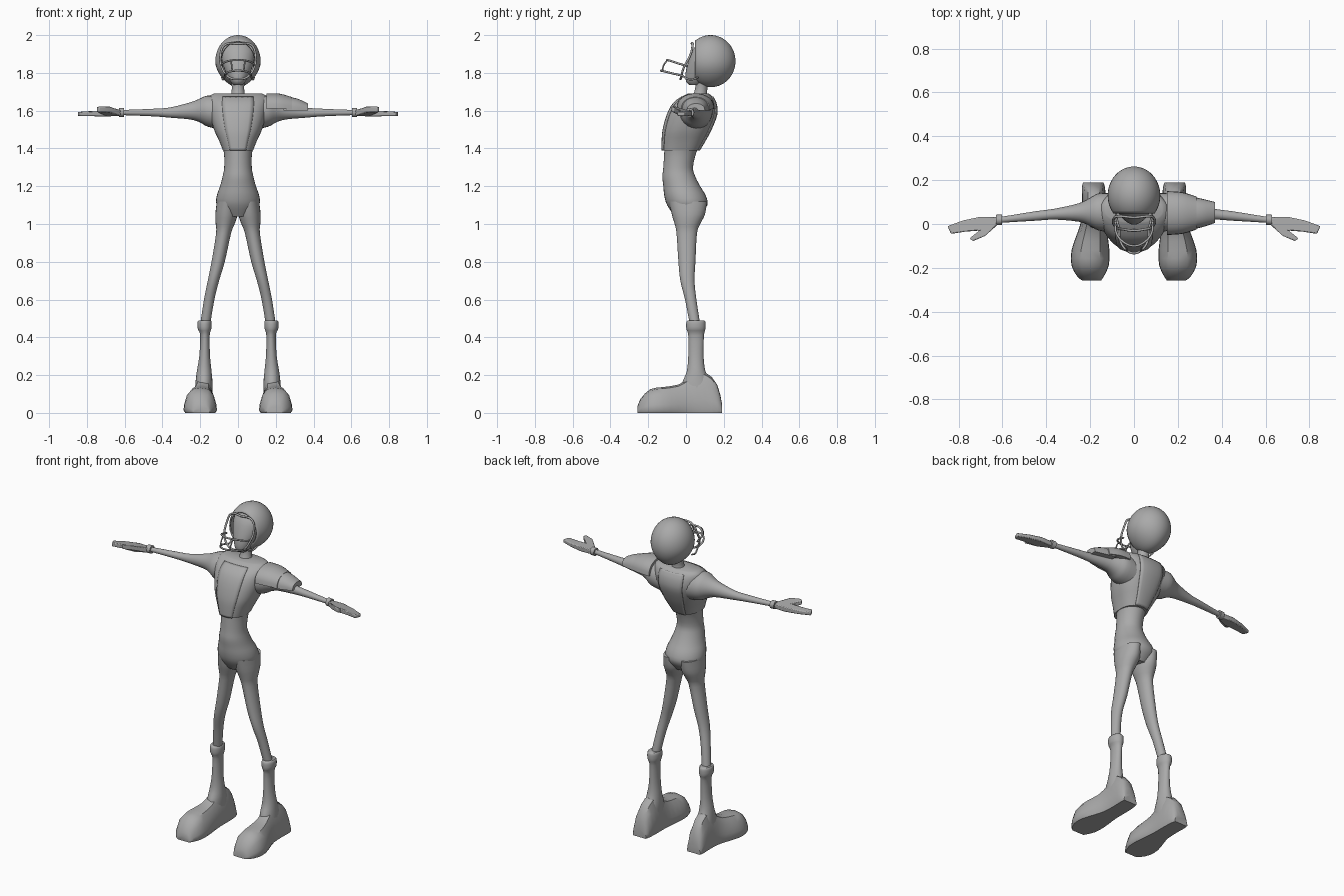
import bpy, bmesh, math
from mathutils import Vector, Matrix

if "Cube" in bpy.data.objects:
    bpy.data.objects.remove(bpy.data.objects["Cube"], do_unlink=True)

grey = bpy.data.materials.new("plain grey")
grey.use_nodes = True
GREY = (0.4, 0.4, 0.4, 1)
grey.diffuse_color = GREY
grey.node_tree.nodes["Principled BSDF"].inputs["Base Color"].default_value = GREY


def finish(name, bm, mirror=False, angle=40, thickness=0, bevel=0):
    bmesh.ops.recalc_face_normals(bm, faces=bm.faces)
    mesh = bpy.data.meshes.new(name)
    bm.to_mesh(mesh)
    bm.free()
    mesh.materials.append(grey)
    ob = bpy.data.objects.new(name, mesh)
    bpy.context.collection.objects.link(ob)
    bpy.ops.object.select_all(action="DESELECT")
    ob.select_set(True)
    bpy.context.view_layer.objects.active = ob
    bpy.ops.object.shade_smooth_by_angle(angle=math.radians(angle))
    if thickness:
        m = ob.modifiers.new("Thickness", "SOLIDIFY")
        m.thickness = thickness
    if bevel:
        m = ob.modifiers.new("Bevel", "BEVEL")
        m.width, m.segments = bevel, 2
    if mirror:
        ob.modifiers.new("Mirror", "MIRROR")
    return ob


def resample(rows, steps):
    """Catmull-Rom interpolation of a list of tuples."""
    out = []
    for i in range(len(rows) - 1):
        p = [Vector(rows[max(0, min(len(rows) - 1, i + k))]) for k in (-1, 0, 1, 2)]
        for s in range(steps):
            t = s / steps
            out.append(0.5 * (2 * p[1] + (p[2] - p[0]) * t
                       + (2 * p[0] - 5 * p[1] + 4 * p[2] - p[3]) * t * t
                       + (3 * p[1] - p[0] - 3 * p[2] + p[3]) * t ** 3))
    return out + [Vector(rows[-1])]


def oval(n=24, power=2.0):
    pts = []
    for i in range(n):
        c, s = math.cos(2 * math.pi * i / n), math.sin(2 * math.pi * i / n)
        pts.append((math.copysign(abs(c) ** (2 / power), c),
                    math.copysign(abs(s) ** (2 / power), s)))
    return pts


PLACE = {"x": lambda t, a, b: (t, a, b),
         "y": lambda t, a, b: (a, t, b),
         "z": lambda t, a, b: (a, b, t)}


def loft(axis, rows, profile, steps=3, caps=True):
    """Rows hold: position along axis, then low and high of the two other axes."""
    bm = bmesh.new()
    rings = []
    for t, a0, a1, b0, b1 in resample(rows, steps):
        rings.append([bm.verts.new(PLACE[axis](
            t, (a0 + a1) / 2 + u * (a1 - a0) / 2, (b0 + b1) / 2 + v * (b1 - b0) / 2))
            for u, v in profile])
    n = len(profile)
    for r, q in zip(rings, rings[1:]):
        for i in range(n):
            bm.faces.new((r[i], r[(i + 1) % n], q[(i + 1) % n], q[i]))
    if caps:
        bm.faces.new(rings[0])
        bm.faces.new(rings[-1])
    return bm


def wide(rows, grow=0.0):
    """Symmetric rows: height, half width, front, back."""
    return [(z, -w - grow, w + grow, f - grow, b + grow) for z, w, f, b in rows]


def tube(name, points, radius, closed=False):
    cu = bpy.data.curves.new(name, "CURVE")
    cu.dimensions = "3D"
    cu.bevel_depth, cu.bevel_resolution, cu.resolution_u = radius, 2, 6
    sp = cu.splines.new("BEZIER")
    sp.bezier_points.add(len(points) - 1)
    for bp, p in zip(sp.bezier_points, points):
        bp.co = p
        bp.handle_left_type = bp.handle_right_type = "AUTO"
    sp.use_cyclic_u = closed
    cu.use_fill_caps = True
    cu.materials.append(grey)
    bpy.context.collection.objects.link(bpy.data.objects.new(name, cu))


# Hips, waist and lower torso
finish("hips_and_waist", loft("z", wide([
    (1.04, .07, -.06, .07), (1.1, .113, -.10, .113), (1.15, .112, -.115, .105),
    (1.2, .095, -.12, .075), (1.25, .082, -.125, .05), (1.3, .073, -.12, .037),
    (1.38, .075, -.115, .055), (1.45, .095, -.11, .085)]), oval(32)))

# Legs
finish("legs", loft("z", [
    (1.12, .005, .112, -.09, .112), (1.05, .003, .12, -.075, .1),
    (1.0, .018, .118, -.06, .075), (.95, .037, .116, -.05, .058),
    (.8, .07, .14, -.04, .05), (.7, .1, .16, -.03, .045),
    (.6, .125, .18, -.005, .055), (.47, .147, .2, .02, .075)], oval()), mirror=True)

# Boots: shaft with a rolled cuff, and a long blunt foot with a flat sole
finish("boot_shafts", loft("z", [
    (.49, .145, .208, .01, .096), (.48, .14, .214, .002, .103),
    (.445, .141, .213, .002, .103), (.41, .15, .2, .012, .095),
    (.3, .148, .205, .012, .093), (.22, .14, .218, .004, .103),
    (.16, .135, .225, -.02, .13), (.1, .135, .23, -.03, .15)], oval()), mirror=True)
foot_profile = [(-.9, -1), (-1, -.8), (-.97, -.35), (-.8, .4), (-.5, .88), (0, 1),
                (.5, .88), (.8, .4), (.97, -.35), (1, -.8), (.9, -1)]
finish("boot_feet", loft("y", [
    (-.258, .15, .235, 0, .03), (-.24, .138, .258, 0, .075),
    (-.19, .115, .285, 0, .125), (-.12, .112, .285, 0, .137),
    (-.04, .122, .258, 0, .15), (.02, .128, .24, 0, .185),
    (.1, .128, .236, 0, .215), (.165, .132, .238, 0, .15),
    (.19, .14, .232, 0, .05)], foot_profile, 2), mirror=True)

# Armoured vest with raised front and back panels
vest_rows = [(1.39, .08, -.125, .07), (1.44, .1, -.125, .1), (1.5, .127, -.12, .132),
             (1.58, .15, -.098, .162), (1.64, .158, -.065, .158),
             (1.675, .152, -.02, .14), (1.69, .13, .01, .12)]
vest_profile = oval(40, 2.4)
finish("vest", loft("z", wide(vest_rows), vest_profile))
panel = loft("z", wide(vest_rows[:-1], .004), vest_profile, caps=False)
outside = [f for f in panel.faces
           if abs(f.calc_center_median().x) > .045 + .15 * (f.calc_center_median().z - 1.39)]
bmesh.ops.delete(panel, geom=outside, context="FACES")
finish("vest_panels", panel, thickness=.005)

# Arms, wrist bands and hands
finish("arms", loft("x", [
    (.09, -.04, .14, 1.5, 1.675), (.16, -.03, .14, 1.515, 1.68),
    (.2, -.01, .12, 1.537, 1.665), (.25, .01, .095, 1.553, 1.645),
    (.36, .02, .07, 1.563, 1.617), (.45, .015, .058, 1.57, 1.61),
    (.6, .006, .034, 1.576, 1.604), (.65, .002, .032, 1.575, 1.602)], oval()), mirror=True)
finish("wrist_bands", loft("x", [
    (.603, -.004, .044, 1.566, 1.614), (.63, -.006, .042, 1.566, 1.614)],
    oval(16), 1), mirror=True)
outline = [(.62, .03), (.7, .033), (.78, .016), (.85, -.01), (.835, -.045), (.77, -.035),
           (.705, -.03), (.75, -.065), (.735, -.078), (.68, -.055), (.62, -.002)]
hand = bmesh.new()
palm = hand.faces.new([hand.verts.new((x, y, 1.572)) for x, y in outline])
top = bmesh.ops.extrude_face_region(hand, geom=[palm])["geom"]
for v in [g for g in top if isinstance(g, bmesh.types.BMVert)]:
    v.co.z += .03 - .06 * max(0, v.co.x - .7)
for v in hand.verts:
    if v.co.y < -.05:
        v.co.z += .022
finish("hands", hand, mirror=True, bevel=.005)

# Layered shoulder pad on the left side only
dome = [(math.cos(math.pi * i / 14), 2 * math.sin(math.pi * i / 14) ** .8 - 1)
        for i in range(15)]
finish("shoulder_pad_upper", loft("x", [
    (.15, -.05, .15, 1.61, 1.692), (.22, -.045, .145, 1.61, 1.69),
    (.285, -.025, .125, 1.605, 1.672)], dome))
finish("shoulder_pad_lower", loft("x", [
    (.24, -.03, .13, 1.6, 1.675), (.31, -.015, .115, 1.6, 1.665),
    (.37, .005, .1, 1.6, 1.638)], dome))

# Neck and head
finish("neck", loft("z", [
    (1.65, -.05, .05, .02, .125), (1.69, -.036, .036, .04, .112),
    (1.73, -.033, .033, .05, .115), (1.8, -.04, .04, .05, .12)], oval(20)))
finish("head", loft("z", wide([
    (1.735, .022, .02, .07), (1.755, .04, .0, .1), (1.8, .064, -.002, .15),
    (1.86, .085, .012, .18), (1.92, .088, .035, .19), (1.965, .06, .07, .17)]), oval(28)))

# Helmet: round shell with an oval face opening
shell = bmesh.new()
bmesh.ops.create_uvsphere(shell, u_segments=40, v_segments=28, radius=1)
bmesh.ops.rotate(shell, verts=shell.verts, matrix=Matrix.Rotation(math.pi / 2, 3, "X"))
front = [v for v in shell.verts if v.co.y < -.64]
bmesh.ops.delete(shell, geom=front, context="VERTS")
for v in shell.verts:
    narrow = 1 - .22 * max(0, -v.co.z) ** 2
    v.co = (v.co.x * .12 * narrow, .13 + v.co.y * .132, 1.862 + v.co.z * .138)
finish("helmet", shell, thickness=.008)

# Face guard: frame round the opening, forward bars and side struts
tube("guard_frame", [
    (0, .03, 1.955), (.07, .035, 1.948), (.092, .025, 1.9), (.082, -.015, 1.82),
    (.045, -.025, 1.775), (0, -.03, 1.768), (-.045, -.025, 1.775),
    (-.082, -.015, 1.82), (-.092, .025, 1.9), (-.07, .035, 1.948)], .006, True)
for name, w, back, zb, tip, zt in (("guard_bar_upper", .085, .01, 1.835, -.1, 1.868),
                                   ("guard_bar_lower", .068, -.02, 1.785, -.133, 1.812)):
    mid = (back + tip) / 2
    tube(name, [(-w, back, zb), (-w * .93, mid, (zb + zt) / 2), (-w * .5, tip + .014, zt - .003),
                (0, tip, zt), (w * .5, tip + .014, zt - .003),
                (w * .93, mid, (zb + zt) / 2), (w, back, zb)], .0055)
for side, label in ((1, "left"), (-1, "right")):
    tube("guard_strut_" + label, [(side * .068, -.02, 1.785), (side * .078, .02, 1.765),
                                  (side * .085, .065, 1.775)], .005)
    tube("guard_post_" + label, [(side * .035, -.1, 1.866), (side * .034, -.118, 1.84),
                                 (side * .03, -.125, 1.81)], .004)
